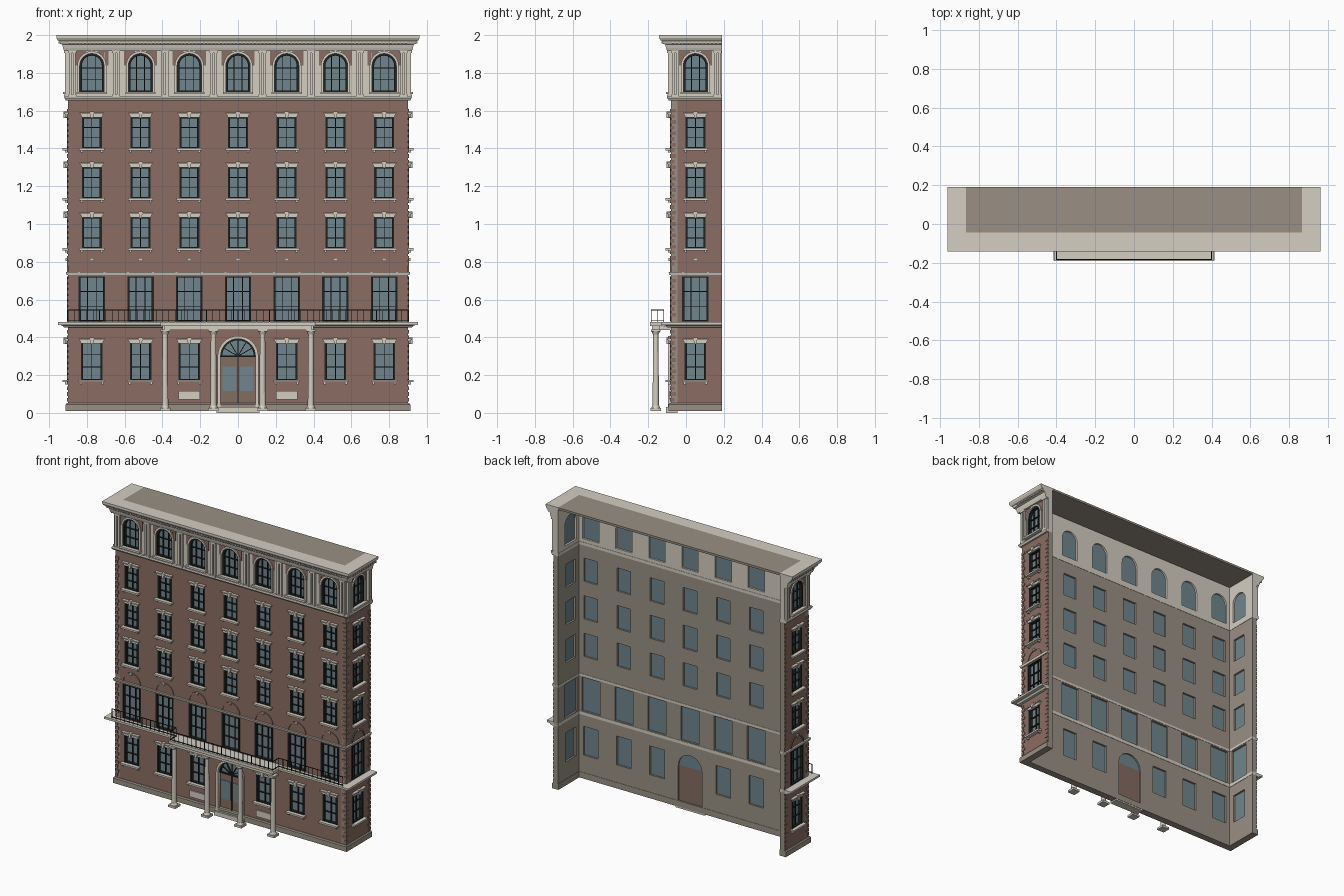
import bpy, bmesh, math
from mathutils import Matrix, Vector

if "Cube" in bpy.data.objects:
    bpy.data.objects.remove(bpy.data.objects["Cube"], do_unlink=True)

def material(name, r, g, b):
    m = bpy.data.materials.new(name)
    m.use_nodes = True
    m.diffuse_color = (r, g, b, 1)
    m.node_tree.nodes["Principled BSDF"].inputs["Base Color"].default_value = (r, g, b, 1)
    return m

CREAM = material("cream stone", 0.66, 0.62, 0.54)
BRICK = material("red brown brick", 0.26, 0.155, 0.125)
TAUPE = material("taupe render", 0.32, 0.28, 0.23)
GLASS = material("blue grey glass", 0.16, 0.235, 0.27)
BLACK = material("black iron", 0.015, 0.018, 0.017)
DOOR = material("brown wood", 0.23, 0.15, 0.12)

HALF, FRONT, BACK, SIDE_MID, THICK = 0.90, -0.08, 0.19, 0.05, 0.035

def facade(u, origin):
    """Local axes: across the wall, up, outward."""
    u, up = Vector(u), Vector((0, 0, 1))
    m = Matrix((u, up, u.cross(up))).transposed().to_4x4()
    m.translation = origin
    return m

FRONT_M = facade((1, 0, 0), (0, FRONT, 0))
SIDES = [facade((0, 1, 0), (HALF, SIDE_MID, 0)), facade((0, -1, 0), (-HALF, SIDE_MID, 0))]
WORLD = Matrix(((1, 0, 0, 0), (0, 0, 1, 0), (0, -1, 0, 0), (0, 0, 0, 1))).inverted()

parts = {}

def part(name, mat):
    return parts.setdefault(name, (bmesh.new(), mat))[0]

def prism(bm, m, pts, w0, w1):
    """Extrude a counter-clockwise outline from depth w0 out to w1."""
    lo = [bm.verts.new(m @ Vector((u, v, w0))) for u, v in pts]
    hi = [bm.verts.new(m @ Vector((u, v, w1))) for u, v in pts]
    bm.faces.new(hi)
    bm.faces.new(lo[::-1])
    n = len(pts)
    for i in range(n):
        j = (i + 1) % n
        bm.faces.new((lo[i], lo[j], hi[j], hi[i]))

def rect(u0, u1, v0, v1):
    return [(u0, v0), (u1, v0), (u1, v1), (u0, v1)]

def box(bm, m, u0, u1, v0, v1, w0, w1):
    prism(bm, m, rect(u0, u1, v0, v1), w0, w1)

def arch(c, r, bottom, spring, n=16):
    arc = [(c + r * math.cos(math.pi * i / n), spring + r * math.sin(math.pi * i / n)) for i in range(n + 1)]
    return arc if bottom == spring else [(c - r, bottom), (c + r, bottom)] + arc

def arch_ring(bm, m, c, r0, r1, bottom, spring, w0, w1):
    """Arched surround, open at the bottom."""
    legs = [] if bottom == spring else [(c + r1, bottom)]
    outer = legs + arch(c, r1, spring, spring)
    inner = arch(c, r0, spring, spring)[::-1]
    if legs:
        outer, inner = outer + [(c - r1, bottom), (c - r0, bottom)], inner + [(c + r0, bottom)]
    prism(bm, m, outer + inner, w0, w1)

def wall(name, m, outline, holes, outer_mat):
    """Flat wall with openings: outer skin in one colour, the rest in another."""
    cu = bpy.data.curves.new(name, "CURVE")
    cu.dimensions, cu.fill_mode, cu.extrude = "2D", "BOTH", THICK / 2
    for pts in [outline] + holes:
        s = cu.splines.new("POLY")
        s.points.add(len(pts) - 1)
        for p, (u, v) in zip(s.points, pts):
            p.co = (u, v, 0, 1)
        s.use_cyclic_u = True
    tmp = bpy.data.objects.new(name, cu)
    bpy.context.collection.objects.link(tmp)
    mesh = bpy.data.meshes.new_from_object(tmp.evaluated_get(bpy.context.evaluated_depsgraph_get()))
    bpy.data.objects.remove(tmp, do_unlink=True)
    mesh.materials.clear()
    mesh.materials.append(outer_mat)
    mesh.materials.append(CREAM if outer_mat is CREAM else TAUPE)
    for p in mesh.polygons:
        p.use_smooth = False
        p.material_index = 0 if min(mesh.vertices[i].co.z for i in p.vertices) > 0 else 1
    mesh.transform(m @ Matrix.Translation((0, 0, -THICK / 2)))
    bpy.context.collection.objects.link(bpy.data.objects.new(name, mesh))

def moulding(name, mat, profile):
    """Sweep a closed (offset, height) profile round the three outer walls."""
    bm = part(name, mat)
    rows = [[bm.verts.new(c) for c in ((-HALF - d, BACK, z), (-HALF - d, FRONT - d, z),
             (HALF + d, FRONT - d, z), (HALF + d, BACK, z))] for d, z in profile]
    for a, b in zip(rows, rows[1:] + rows[:1]):
        for i in range(3):
            bm.faces.new((a[i], a[i + 1], b[i + 1], b[i]))
    for i in (0, 3):
        bm.faces.new([r[i] for r in rows])
    bmesh.ops.recalc_face_normals(bm, faces=bm.faces)

def glazing(m, c, h, v0, v1, cols, rows, radius=0):
    """Glass pane with dark frame and glazing bars."""
    glass, sash = part("window_glass", GLASS), part("window_sashes", BLACK)
    t = 0.011
    if radius:
        prism(glass, m, arch(c, h, v0, v1), -0.022, -0.018)
        arch_ring(sash, m, c, h - t, h, v0, v1, -0.018, 0.002)
    else:
        box(glass, m, c - h, c + h, v0, v1, -0.022, -0.018)
        for s in (-1, 1):
            box(sash, m, *sorted((c + s * h, c + s * (h - t))), v0, v1, -0.018, 0.004)
        box(sash, m, c - h, c + h, v1 - t / 2, v1, -0.018, 0.002)
    box(sash, m, c - h, c + h, v0, v0 + t / 2, -0.018, 0.002)
    for i in range(1, cols):
        u = c - h + 2 * h * i / cols
        top = v1 + math.sqrt(max(0, radius ** 2 - (u - c) ** 2))
        box(sash, m, u - 0.002, u + 0.002, v0, top, -0.018, -0.008)
    for i in range(1, rows):
        v = v0 + (v1 + radius * 0.8 - v0) * i / rows
        b = 0.004 if 2 * i == rows else 0.002
        box(sash, m, c - h, c + h, v - b, v + b, -0.018, -0.007)

def lintel(m, c, h, v):
    bm = part("lintels", CREAM)
    prism(bm, m, [(c - h, v), (c + h, v), (c + h + 0.008, v + 0.017), (c - h - 0.008, v + 0.017)], 0, 0.012)
    box(bm, m, c - h - 0.012, c + h + 0.012, v + 0.017, v + 0.025, 0, 0.02)
    prism(bm, m, [(c - 0.007, v - 0.004), (c + 0.007, v - 0.004), (c + 0.011, v + 0.03), (c - 0.011, v + 0.03)], 0, 0.024)

def sill(m, c, h, v):
    bm = part("sills", CREAM)
    box(bm, m, c - h - 0.014, c + h + 0.014, v - 0.012, v, 0, 0.028)
    for s in (-1, 1):
        box(bm, m, c + s * h - 0.006, c + s * h + 0.006, v - 0.024, v - 0.012, 0, 0.016)

# Storeys: half width, bottom, top of each opening
GROUND, PIANO = (0.057, 0.175, 0.378), (0.07, 0.485, 0.722)
UPPER = [(0.053, z, z + 0.163) for z in (0.872, 1.137, 1.402)]
ATTIC_H, ATTIC_V, ATTIC_SPRING = 0.064, 1.70, 1.838
DOOR_H, DOOR_SPRING = 0.092, 0.30
COLS = [0.258 * i for i in range(-3, 4)]

def build_facade(name, m, centres, u0, u1, pilasters, door):
    holes = []
    for c in centres:
        if door and c == 0:
            holes.append(arch(0, DOOR_H, 0.03, DOOR_SPRING))
        for k, (h, v0, v1) in enumerate([GROUND, PIANO] + UPPER):
            if k == 0 and door and c == 0:
                continue
            holes.append(rect(c - h, c + h, v0, v1))
            glazing(m, c, h, v0, v1, 3 if k == 1 else 2, 3)
            if k != 1:
                lintel(m, c, h, v1 - (0.01 if k == 0 else 0))
                sill(m, c, h, v0)
        # Blind arch and keystone above the tall windows
        arch_ring(part("blind_arches", BRICK), m, c, 0.062, 0.072, 0.745, 0.745, 0, 0.005)
        box(part("keystones", CREAM), m, c - 0.007, c + 0.007, 0.803, 0.82, 0, 0.012)
        # Arched attic window
        glazing(m, c, ATTIC_H, ATTIC_V, ATTIC_SPRING, 3, 3, ATTIC_H)
        arch_ring(part("attic_surrounds", CREAM), m, c, ATTIC_H, 0.077, ATTIC_V, ATTIC_SPRING, 0, 0.012)
        for s in (-1, 1):
            box(part("brick_spandrels", BRICK), m, *sorted((c + s * 0.066, c + s * 0.088)), 1.84, 1.915, 0, 0.004)
            corner = [(c + s * 0.066, 1.915)] + [(c + s * 0.07 * math.sin(a), ATTIC_SPRING + 0.07 * math.cos(a))
                      for a in (1.2, 0.9, 0.6, 0.4)] + [(c + s * 0.03, 1.915)]
            prism(part("brick_spandrels", BRICK), m, corner if s < 0 else corner[::-1], 0, 0.004)
        box(part("sills", CREAM), m, c - 0.08, c + 0.08, 1.687, 1.70, 0, 0.026)
    wall(name + "_wall", m, rect(u0, u1, 0.01, 1.66), holes, BRICK)
    wall(name + "_attic_wall", m, rect(u0, u1, 1.66, 1.985),
         [arch(c, ATTIC_H, ATTIC_V, ATTIC_SPRING) for c in centres], CREAM)
    # Paired pilasters with base and capital
    bm = part("attic_pilasters", CREAM)
    for p in pilasters:
        for s in (-1, 1):
            box(bm, m, p + s * 0.011 - 0.007, p + s * 0.011 + 0.007, 1.67, 1.925, 0, 0.016)
        for v in (1.67, 1.905):
            box(bm, m, p - 0.021, p + 0.021, v, v + 0.015, 0, 0.02)
    # Brick quoins
    for i in range(52):
        v = 0.06 + 0.03 * i
        for s, e in ((1, u0), (-1, u1)):
            if not (0.43 < v < 0.5 or 0.71 < v < 0.76):
                box(part("quoins", BRICK), m, *sorted((e, e + s * (0.028 if i % 2 else 0.018))), v, v + 0.02, 0, 0.004)
    # Cornice dentils
    n = int((u1 - u0) / 0.02)
    for i in range(n):
        u = u0 + (i + 0.5) * (u1 - u0) / n
        box(part("dentils", CREAM), m, u - 0.005, u + 0.005, 1.955, 1.967, 0.03, 0.051)

build_facade("front", FRONT_M, COLS, -HALF, HALF,
             [0.258 * (i + 0.5) for i in range(-3, 3)] + [-0.877, 0.877], True)
for n, m, f in (("right", SIDES[0], 1), ("left", SIDES[1], -1)):
    u0, u1 = sorted((f * (FRONT + THICK - SIDE_MID), f * (BACK - SIDE_MID)))
    build_facade(n + "_side", m, [0], u0 - (THICK if f > 0 else 0), u1 + (THICK if f < 0 else 0),
                 [-0.107 * f, 0.117 * f], False)

# Mouldings wrapping the three walls
IN = -THICK - 0.002
moulding("plinth", TAUPE, [(IN, 0.01), (0.012, 0.01), (0.012, 0.045), (0.006, 0.052), (IN, 0.052)])
moulding("balcony_slab", CREAM, [(IN, 0.458), (0.02, 0.452), (0.03, 0.463), (0.052, 0.466), (0.052, 0.48), (IN, 0.48)])
moulding("string_course", CREAM, [(IN, 0.73), (0.008, 0.73), (0.012, 0.746), (IN, 0.746)])
moulding("attic_band", CREAM, [(IN, 1.655), (0.012, 1.655), (0.02, 1.668), (0.016, 1.676), (IN, 1.676)])
moulding("cornice", CREAM, [(-THICK, 1.915), (0.02, 1.915), (0.026, 1.932), (0.03, 1.95), (0.042, 1.954), (0.046, 1.968),
                            (0.054, 1.972), (0.062, 1.986), (0.062, 2.0), (-THICK, 2.0)])
box(part("roof_panel", TAUPE), Matrix(), THICK - HALF, HALF - THICK, FRONT + THICK, BACK, 1.985, 2.0)

# Arched entrance
m = FRONT_M
box(part("door_leaves", DOOR), m, -DOOR_H, DOOR_H, 0.03, DOOR_SPRING, -0.025, -0.015)
for s in (-1, 1):
    box(part("door_glass", GLASS), m, *sorted((s * 0.01, s * 0.082)), 0.115, 0.245, -0.015, -0.012)
box(part("door_meeting_bar", BLACK), m, -0.003, 0.003, 0.03, 0.30, -0.015, -0.008)
prism(part("fanlight_glass", GLASS), m, arch(0, DOOR_H, DOOR_SPRING, DOOR_SPRING), -0.025, -0.018)
bars = part("fanlight_bars", BLACK)
box(bars, m, -DOOR_H, DOOR_H, 0.295, 0.304, -0.015, -0.005)
arch_ring(bars, m, 0, 0.084, DOOR_H, DOOR_SPRING, DOOR_SPRING, -0.018, -0.004)
for a in (30, 60, 90, 120, 150):
    spoke = m @ Matrix.Translation((0, DOOR_SPRING, 0)) @ Matrix.Rotation(math.radians(a), 4, "Z")
    box(bars, spoke, 0, 0.088, -0.002, 0.002, -0.018, -0.008)
arch_ring(part("door_surround", CREAM), m, 0, DOOR_H, 0.108, 0.03, DOOR_SPRING, -0.01, 0.014)
box(part("door_step", CREAM), m, -0.115, 0.115, 0, 0.03, -THICK, 0.025)
for c in (-0.258, 0.258):
    box(part("wall_plaques", CREAM), m, c - 0.057, c + 0.057, 0.07, 0.115, 0, 0.008)

# Portico
bm = part("portico_roof", CREAM)
box(bm, Matrix(), -0.39, 0.39, -0.18, -0.14, 0.44, 0.46)
box(bm, Matrix(), -0.41, 0.41, -0.19, -0.12, 0.46, 0.48)
for x in (-0.386, -0.13, 0.13, 0.386):
    box(bm, Matrix(), x - 0.015, x + 0.015, -0.14, FRONT, 0.44, 0.46)
    col = part("portico_columns", CREAM)
    for z0, z1, h in ((0.01, 0.025, 0.028), (0.43, 0.442, 0.025)):
        box(col, Matrix(), x - h, x + h, -0.16 - h, -0.16 + h, z0, z1)
    for z0, z1, r0, r1 in ((0.025, 0.04, 0.024, 0.018), (0.04, 0.415, 0.017, 0.014), (0.415, 0.43, 0.015, 0.022)):
        bmesh.ops.create_cone(col, cap_ends=True, segments=16, radius1=r0, radius2=r1, depth=z1 - z0,
                              matrix=Matrix.Translation((x, -0.16, (z0 + z1) / 2)))

# Iron railing stepping out round the portico
rail = part("balcony_railing", BLACK)
path = [(-0.9, -0.118), (-0.4, -0.118), (-0.4, -0.183), (0.4, -0.183), (0.4, -0.118), (0.9, -0.118)]
for a, b in zip(path, path[1:]):
    (x0, x1), (y0, y1) = sorted((a[0], b[0])), sorted((a[1], b[1]))
    for z in (0.486, 0.543):
        box(rail, Matrix(), x0 - 0.002, x1 + 0.002, y0 - 0.002, y1 + 0.002, z, z + 0.004)
    n = max(2, round((x1 - x0 + y1 - y0) / 0.034))
    for i in range(n + 1):
        x, y = x0 + (x1 - x0) * i / n, y0 + (y1 - y0) * i / n
        box(rail, Matrix(), x - 0.0015, x + 0.0015, y - 0.0015, y + 0.0015, 0.48, 0.545)

for name, (bm, mat) in parts.items():
    mesh = bpy.data.meshes.new(name)
    bm.to_mesh(mesh)
    bm.free()
    mesh.materials.append(mat)
    bpy.context.collection.objects.link(bpy.data.objects.new(name, mesh))
